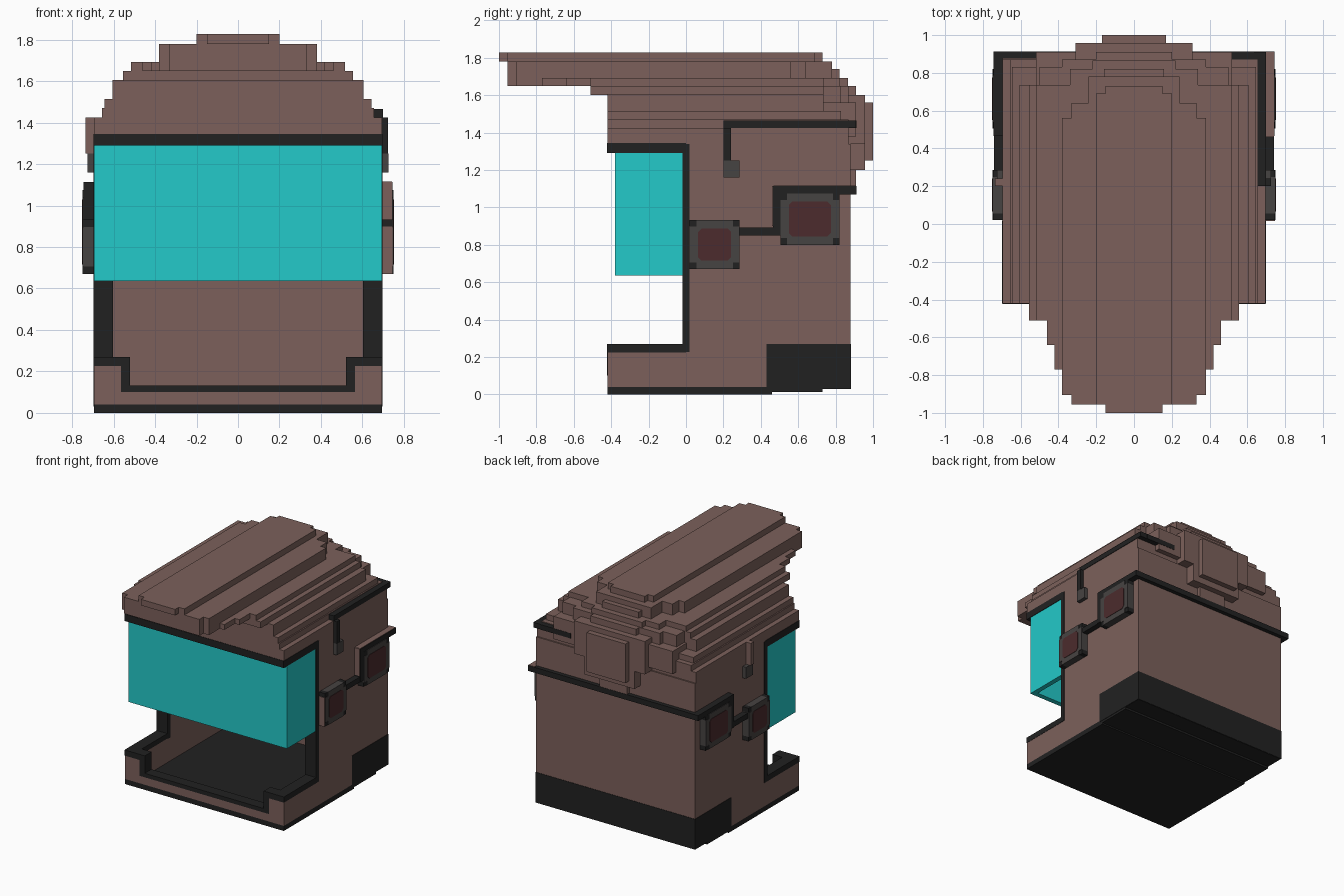
import bpy, bmesh
from mathutils import Vector


def material(name, r, g, b):
    m = bpy.data.materials.new(name)
    m.diffuse_color = (r, g, b, 1)
    return m


BROWN = material("brown", 0.2, 0.118, 0.104)
BLACK = material("black", 0.0155, 0.0155, 0.0155)
GREY = material("grey", 0.062, 0.056, 0.054)
RED = material("dark red", 0.072, 0.024, 0.026)
CYAN = material("cyan", 0.017, 0.585, 0.585)


def add_box(bm, x0, x1, y0, y1, z0, z1):
    v = [bm.verts.new((x, y, z)) for x in (x0, x1) for y in (y0, y1) for z in (z0, z1)]
    for f in ((0, 1, 3, 2), (4, 6, 7, 5), (0, 4, 5, 1), (2, 3, 7, 6), (0, 2, 6, 4), (1, 5, 7, 3)):
        bm.faces.new([v[i] for i in f])


def finish(bm, name, mats):
    bmesh.ops.recalc_face_normals(bm, faces=bm.faces)
    me = bpy.data.meshes.new(name)
    bm.to_mesh(me)
    bm.free()
    for m in mats:
        me.materials.append(m)
    ob = bpy.data.objects.new(name, me)
    bpy.context.collection.objects.link(ob)
    return ob


def part(name, mat, boxes, mirror=False):
    """Boxes as x0, x1, y0, y1, z0, z1, optionally repeated on the left side."""
    bm = bmesh.new()
    for b in boxes:
        add_box(bm, *b)
        if mirror:
            add_box(bm, -b[1], -b[0], *b[2:])
    return finish(bm, name, [mat])


def layers(name, mat, rows):
    """Centred slabs as half width, y0, y1, z0, z1."""
    return part(name, mat, [(-r[0], r[0], *r[1:]) for r in rows])


def pod(name, y0, y1, z0, z1, side):
    """Side pod: grey notched box, black corners, red centre plate."""
    c, x0, x1 = 0.035, 0.68, 0.75

    def sided(a, b, *rest):
        return (a, b, *rest) if side > 0 else (-b, -a, *rest)

    part(name + "_body", GREY, [sided(x0, x1, y0 + c, y1 - c, z0, z1),
                                sided(x0, x1, y0, y0 + c, z0 + c, z1 - c),
                                sided(x0, x1, y1 - c, y1, z0 + c, z1 - c)])
    part(name + "_corners", BLACK, [sided(x0, x1 - 0.004, y, y + c, z, z + c)
                                    for y in (y0, y1 - c) for z in (z0, z1 - c)])
    # octagonal plate
    e, k = 0.045, 0.018
    a0, a1, b0, b1 = y0 + e, y1 - e, z0 + e, z1 - e
    ring = [(a0 + k, b0), (a1 - k, b0), (a1, b0 + k), (a1, b1 - k),
            (a1 - k, b1), (a0 + k, b1), (a0, b1 - k), (a0, b0 + k)]
    bm = bmesh.new()
    f = bm.faces.new([bm.verts.new((side * 0.749, y, z)) for y, z in ring])
    ext = bmesh.ops.extrude_face_region(bm, geom=[f])
    moved = [g for g in ext["geom"] if isinstance(g, bmesh.types.BMVert)]
    bmesh.ops.translate(bm, verts=moved, vec=Vector((side * 0.004, 0, 0)))
    finish(bm, name + "_plate", [RED])


W, T = 0.695, 0.09

# Main shell
part("side_wall", BROWN, [(W - T, W, 0.0, 0.88, 0.04, 1.34)], True)
part("back_wall", BROWN, [(-W + T, W - T, 0.79, 0.88, 0.04, 1.34)])
layers("base_plate", BLACK, [(W, -0.42, 0.46, 0, 0.04), (W, 0.46, 0.73, 0.012, 0.04),
                             (W, 0.73, 0.88, 0.028, 0.04)])
part("rear_base_band", BLACK, [(W - 0.02, W + 0.003, 0.43, 0.883, 0.03, 0.27)], True)
layers("rear_base_panel", BLACK, [(W - 0.02, 0.86, 0.883, 0.03, 0.27)])

# Jaw guard with stepped rim
part("jaw_side", BROWN, [(W - T, W, -0.42, 0.0, 0.04, 0.23),
                         (0.56, W - T, -0.42, -0.34, 0.04, 0.23)], True)
layers("jaw_front", BROWN, [(0.56, -0.42, -0.34, 0.04, 0.105)])
part("jaw_rim", BLACK, [(W - T, W + 0.002, -0.422, 0.0, 0.225, 0.27),
                        (0.52, W - T, -0.422, -0.338, 0.225, 0.27),
                        (0.52, 0.565, -0.422, -0.338, 0.105, 0.225)], True)
layers("jaw_rim_centre", BLACK, [(0.565, -0.422, -0.338, 0.1, 0.132)])

# Face opening frame and brow rim
part("opening_frame", BLACK, [(W - T - 0.003, W + 0.003, -0.02, 0.018, 0.227, 1.34),
                              (W - T, W + 0.003, -0.42, 0.0, 1.29, 1.345)], True)
layers("brow_rim", BLACK, [(W, -0.423, -0.34, 1.29, 1.345)])

# Visor: hollow wraparound
layers("visor_front", CYAN, [(W - 0.001, -0.38, -0.34, 0.635, 1.295)])
part("visor_side", CYAN, [(W - 0.04, W - 0.001, -0.34, -0.015, 0.635, 1.295)], True)

# Stepped crown
layers("crown", BROWN, [
    (W, -0.42, 0.87, 1.34, 1.425), (0.655, -0.42, 0.87, 1.425, 1.47),
    (0.645, -0.42, 0.83, 1.47, 1.515), (0.605, -0.42, 0.735, 1.515, 1.605),
    (0.555, -0.51, 0.735, 1.60, 1.65), (0.515, -0.51, 0.735, 1.65, 1.692)])
# Overhanging crest, narrowing to the front
layers("crest", BROWN, [
    (0.46, -0.64, 0.70, 1.65, 1.692), (0.42, -0.77, 0.70, 1.65, 1.692),
    (0.38, -0.905, 0.56, 1.65, 1.78), (0.33, -0.955, 0.64, 1.65, 1.78),
    (0.2, -0.955, 0.69, 1.78, 1.828), (0.15, -1.0, 0.73, 1.78, 1.828)])
# Stepped back of the crown
layers("crown_back", BROWN, [
    (0.24, 0.6, 0.78, 1.69, 1.78), (0.16, 0.7, 0.82, 1.69, 1.74),
    (0.34, 0.6, 0.82, 1.65, 1.692), (0.22, 0.7, 0.865, 1.6, 1.692),
    (0.5, 0.6, 0.83, 1.515, 1.65), (0.38, 0.7, 0.87, 1.515, 1.65),
    (0.2, 0.7, 0.91, 1.515, 1.65), (0.52, 0.7, 0.91, 1.38, 1.56),
    (0.31, 0.8, 0.957, 1.34, 1.6), (0.22, 0.8, 0.957, 1.2, 1.6),
    (0.17, 0.8, 1.0, 1.25, 1.56), (0.12, 0.8, 0.91, 1.11, 1.25)])

# Upper trim: black on the right, brown stub on the left
part("upper_trim_right", BLACK, [(0.635, W + 0.004, 0.2, 0.91, 1.425, 1.465),
                                 (0.37, 0.635, 0.87, 0.912, 1.425, 1.465),
                                 (0.68, 0.724, 0.2, 0.24, 1.25, 1.425)])
part("upper_stub_left", BROWN, [(-0.735, -0.68, 0.2, 0.24, 1.25, 1.425)])
part("stub_tip", GREY, [(0.68, 0.725, 0.2, 0.285, 1.16, 1.25)], True)

# Rear rail and pod links
layers("rear_rail", BLACK, [(0.745, 0.875, 0.912, 1.07, 1.113)])
part("pod_rail", BLACK, [(0.68, 0.745, 0.465, 0.88, 1.07, 1.113),
                         (0.68, 0.745, 0.465, 0.51, 0.85, 1.07),
                         (0.68, 0.74, 0.28, 0.465, 0.85, 0.892)], True)
part("rail_cap_right", BROWN, [(0.69, 0.742, 0.467, 0.91, 1.111, 1.116),
                               (0.69, 0.742, 0.461, 0.467, 0.9, 1.114)])

# Side pods
for side, label in ((1, "right"), (-1, "left")):
    pod("front_pod_" + label, 0.02, 0.285, 0.67, 0.932, side)
    pod("rear_pod_" + label, 0.505, 0.82, 0.8, 1.075, side)
part("pod_front_cap", BROWN, [(0.69, 0.746, 0.016, 0.021, 0.67, 0.9)])
